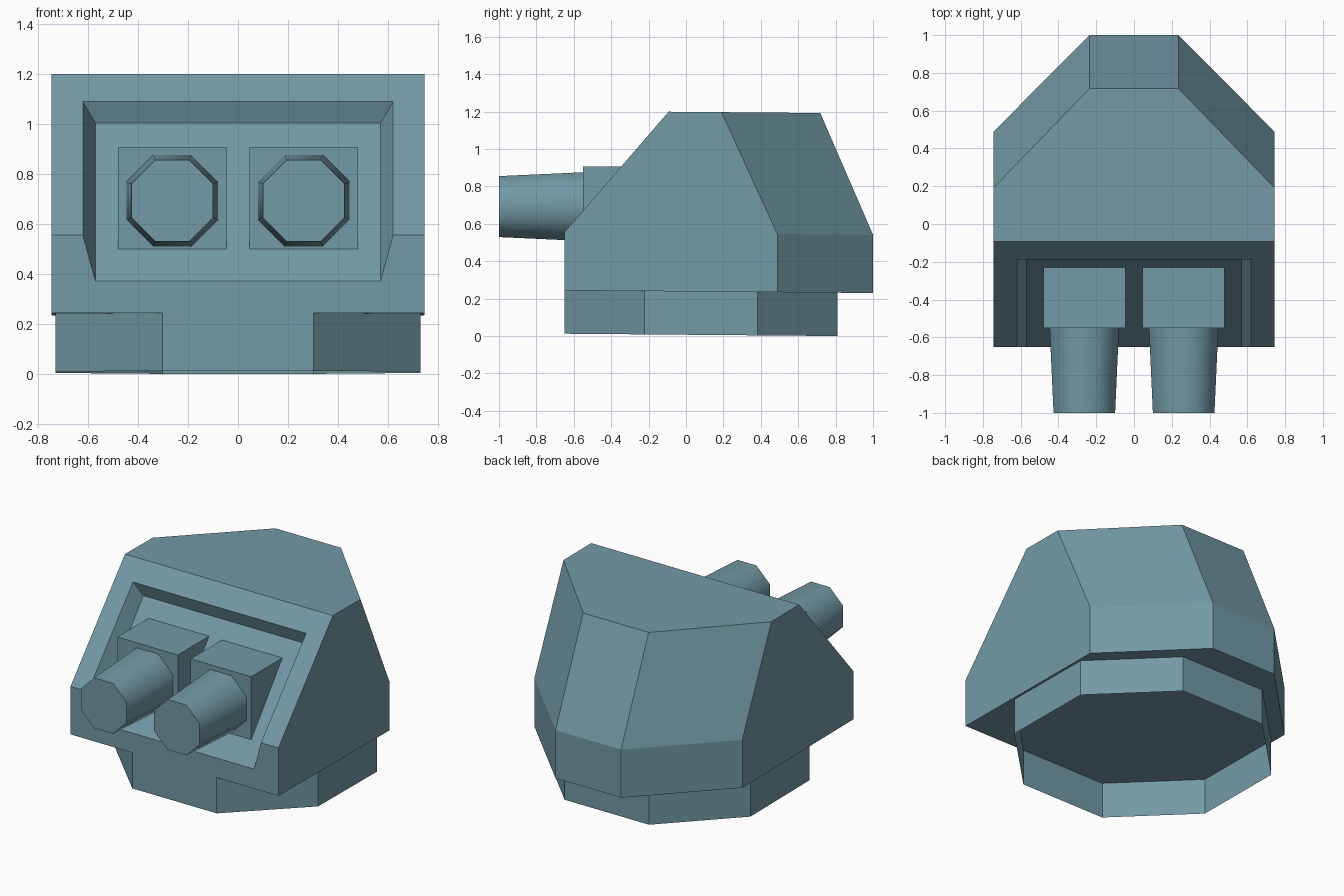
import bpy, bmesh, math

cube = bpy.data.objects.get("Cube")
if cube:
    bpy.data.objects.remove(cube, do_unlink=True)

# One painted-metal colour for everything
paint = bpy.data.materials.new("blue_grey_paint")
colour = (0.17, 0.32, 0.38, 1.0)
paint.diffuse_color = colour
paint.use_nodes = True
paint.node_tree.nodes["Principled BSDF"].inputs["Base Color"].default_value = colour

FRONT = -0.65
TILT = 0.0085  # hull and base lean back very slightly


def finish(name, bm, smooth=False):
    bmesh.ops.recalc_face_normals(bm, faces=bm.faces)
    mesh = bpy.data.meshes.new(name)
    bm.to_mesh(mesh)
    bm.free()
    mesh.materials.append(paint)
    obj = bpy.data.objects.new(name, mesh)
    bpy.context.collection.objects.link(obj)
    if smooth:
        bpy.ops.object.select_all(action='DESELECT')
        obj.select_set(True)
        bpy.context.view_layer.objects.active = obj
        bpy.ops.object.shade_smooth_by_angle(angle=math.radians(50))


def tilt(bm):
    for v in bm.verts:
        v.co.z -= TILT * (v.co.y - FRONT)


def loft(bm, lower, upper):
    """Side walls between two matching closed outlines."""
    a = [bm.verts.new(p) for p in lower]
    b = [bm.verts.new(p) for p in upper]
    for i in range(len(a)):
        j = (i + 1) % len(a)
        bm.faces.new((a[i], a[j], b[j], b[i]))
    return a, b


def prism(name, lower, upper, smooth=False):
    """Closed solid between two matching outlines."""
    bm = bmesh.new()
    for ring in loft(bm, lower, upper):
        bm.faces.new(ring)
    finish(name, bm, smooth)


def octagon(r):
    """Flat-sided octagon; r is the distance to a side."""
    R = r / math.cos(math.pi / 8)
    return [(R * math.cos((i + .5) * math.pi / 4), R * math.sin((i + .5) * math.pi / 4))
            for i in range(8)]


# Octagonal base skirt, open underneath so the hull floor shows inside
bm = bmesh.new()
loft(bm, [(x, y + 0.08, 0.0125) for x, y in octagon(0.73)],
     [(x, y + 0.08, 0.244) for x, y in octagon(0.73)])
tilt(bm)
finish("base_skirt", bm)

# Turret hull: three outlines, with a tapered recess in the sloping front
bm = bmesh.new()


def hull_ring(side_y, back_y, front_y, z):
    half = [(0.745, front_y), (0.745, side_y), (0.235, back_y)]
    pts = half + [(-x, y) for x, y in reversed(half)]
    return [bm.verts.new((x, y, z)) for x, y in pts]


bottom = hull_ring(0.488, 1.0, FRONT, 0.244)
waist = hull_ring(0.488, 1.0, FRONT, 0.555)
top = hull_ring(0.19, 0.718, -0.093, 1.204)


def pair(x, y, z):
    return bm.verts.new((x, y, z)), bm.verts.new((-x, y, z))


lip_l, lip_r = pair(0.62, FRONT, 0.555)
rim_l, rim_r = pair(0.62, -0.189, 1.092)
low_l, low_r = pair(0.57, FRONT, 0.371)
high_l, high_r = pair(0.57, -0.157, 1.006)

bm.faces.new(bottom)
bm.faces.new(top)
for i in range(5):  # sides and back
    bm.faces.new((bottom[i], bottom[i + 1], waist[i + 1], waist[i]))
    bm.faces.new((waist[i], waist[i + 1], top[i + 1], top[i]))
bm.faces.new((bottom[5], bottom[0], waist[0], lip_l, low_l, low_r, lip_r, waist[5]))
bm.faces.new((waist[0], top[0], top[5], waist[5], lip_r, rim_r, rim_l, lip_l))
bm.faces.new((low_l, low_r, high_r, high_l))   # recess floor
bm.faces.new((rim_l, rim_r, high_r, high_l))   # recess top wall
bm.faces.new((lip_l, rim_l, high_l, low_l))    # recess side walls
bm.faces.new((lip_r, rim_r, high_r, low_r))
tilt(bm)
finish("turret_hull", bm)

# Twin gun mounts and tapered barrels
mount_profile = [(-0.55, 0.497), (-0.55, 0.907), (-0.21, 0.907), (-0.53, 0.497)]
for side, sx in (("left", 1), ("right", -1)):
    cx, cz = sx * 0.263, 0.692
    prism(side + "_gun_mount",
          [(cx - 0.217, y, z) for y, z in mount_profile],
          [(cx + 0.217, y, z) for y, z in mount_profile])
    prism(side + "_barrel",
          [(cx + x, -1.0, cz + z) for x, z in octagon(0.163)],
          [(cx + x, -0.54, cz + z) for x, z in octagon(0.184)], smooth=True)
